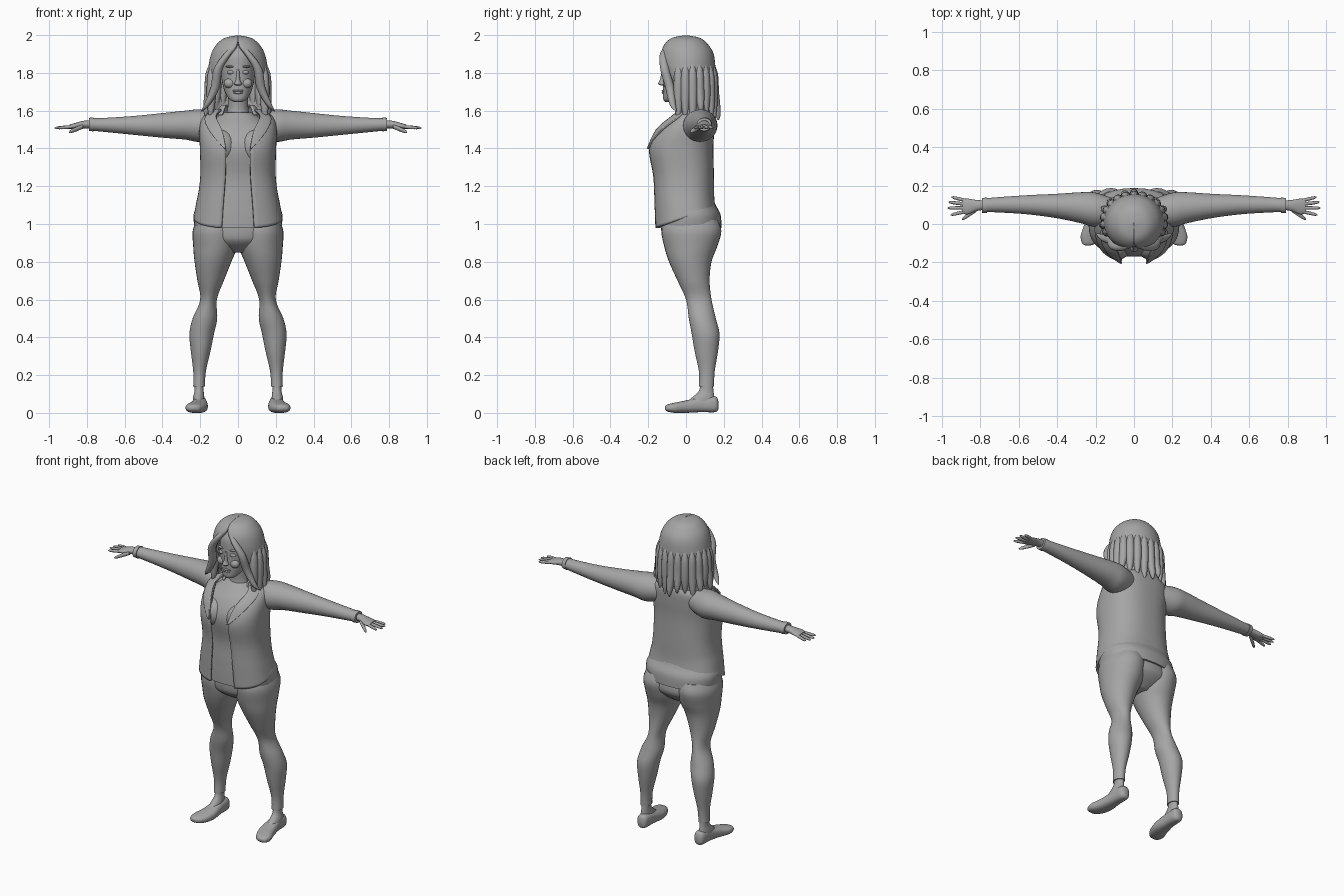
import bpy
import bmesh
import random
from math import sin, cos, pi
from mathutils import Matrix

if "Cube" in bpy.data.objects:
    bpy.data.objects.remove(bpy.data.objects["Cube"])

random.seed(4)
FULL = 2 * pi

grey = bpy.data.materials.new("plain_grey")
grey.use_nodes = True
grey.diffuse_color = (0.38, 0.38, 0.38, 1)
grey.node_tree.nodes["Principled BSDF"].inputs["Base Color"].default_value = grey.diffuse_color


def finish(name, bm, mirror=False, thickness=0, angle=0.8):
    """Turn a bmesh into a shaded object, optionally mirrored and thickened."""
    mesh = bpy.data.meshes.new(name)
    bm.to_mesh(mesh)
    bm.free()
    mesh.materials.append(grey)
    obj = bpy.data.objects.new(name, mesh)
    bpy.context.collection.objects.link(obj)
    bpy.ops.object.select_all(action="DESELECT")
    obj.select_set(True)
    bpy.context.view_layer.objects.active = obj
    bpy.ops.object.shade_smooth_by_angle(angle=angle)
    if thickness:
        solid = obj.modifiers.new("thickness", "SOLIDIFY")
        solid.thickness = thickness
        solid.offset = -1
    if mirror:
        obj.modifiers.new("other_side", "MIRROR")
    return obj


def smooth_rings(rings, steps):
    """Insert in-between rings along a flowing curve."""
    result = []
    for i in range(len(rings) - 1):
        before, a = rings[max(i - 1, 0)], rings[i]
        b, after = rings[i + 1], rings[min(i + 2, len(rings) - 1)]
        for s in range(steps):
            t = s / steps
            result.append([q + t / 2 * (r - p + t * (2 * p - 5 * q + 4 * r - w + t * (3 * (q - r) + w - p)))
                           for p, q, r, w in zip(before, a, b, after)])
    return result + [list(rings[-1])]


def power(value, k):
    return abs(value) ** k * (1 if value > 0 else -1)


def loft(name, rings, axis="z", segments=32, steps=5, square=1.0, warp=None, **options):
    """Skin rings of (position, a min, a max, b min, b max[, start angle, end angle])."""
    bm = bmesh.new()
    opened = len(rings[0]) > 5
    rows = []
    for ring in smooth_rings(rings, steps):
        h, a0, a1, b0, b1 = ring[:5]
        start, end = ring[5:] if opened else (0, FULL)
        row = []
        for j in range(segments + opened):
            t = start + (end - start) * j / segments
            a = (a0 + a1) / 2 + (a1 - a0) / 2 * power(sin(t), square)
            b = (b0 + b1) / 2 - (b1 - b0) / 2 * power(cos(t), square)
            point = {"z": (a, b, h), "x": (h, a, b), "y": (a, h, b)}[axis]
            row.append(bm.verts.new(warp(*point) if warp else point))
        rows.append(row)
    for low, high in zip(rows, rows[1:]):
        for j in range(segments):
            k = (j + 1) % len(low)
            bm.faces.new((low[j], low[k], high[k], high[j]))
    if not opened:
        bm.faces.new(rows[0][::-1])
        bm.faces.new(rows[-1])
        bmesh.ops.recalc_face_normals(bm, faces=bm.faces)
    return finish(name, bm, **options)


def ball(name, centre, size, mirror=False):
    bm = bmesh.new()
    matrix = Matrix.Translation(centre) @ Matrix.Diagonal((*size, 1))
    bmesh.ops.create_uvsphere(bm, u_segments=20, v_segments=12, radius=1, matrix=matrix)
    return finish(name, bm, mirror)


def rod(name, start, end, wide, tall, **options):
    """Tapered round rod running mostly along x, such as a finger."""
    rings = []
    for t, size in ((0, 1), (0.5, 1), (0.85, 0.8), (1, 0.2)):
        x, y, z = (p + (q - p) * t for p, q in zip(start, end))
        rings.append((x, y - wide * size, y + wide * size, z - tall * size, z + tall * size))
    loft(name, rings, axis="x", segments=12, steps=3, **options)


def mid(h, half, front, back, gap=None):
    """Ring centred on x = 0, optionally opened at the front."""
    ring = (h, -half, half, front, back)
    return ring if gap is None else ring + (gap, FULL - gap)


# Trousers
loft("trouser_seat", [mid(.85, .08, -.04, .09), mid(.9, .19, -.11, .155),
                      mid(.95, .23, -.13, .18), mid(1.05, .22, -.13, .16)])
loft("trouser_leg", [
    (.14, .175, .237, .068, .148), (.22, .17, .237, .068, .152), (.33, .145, .25, .045, .17),
    (.42, .127, .257, .03, .177), (.5, .11, .24, .015, .158), (.6, .112, .2, 0, .135),
    (.7, .075, .215, -.045, .125), (.8, .035, .23, -.09, .135), (.88, .004, .237, -.115, .165),
    (.96, 0, .24, -.13, .187), (1.02, .01, .22, -.12, .17)], mirror=True)

# Feet and shoes
loft("ankle", [(.04, .175, .24, -.02, .15), (.08, .178, .238, .03, .15),
               (.12, .182, .23, .07, .145), (.18, .182, .23, .075, .14)], mirror=True)
loft("shoe", [
    (.172, .19, .215, .02, .06), (.155, .17, .235, .004, .088), (.08, .165, .242, .004, .085),
    (0, .16, .258, 0, .066), (-.06, .175, .277, 0, .054), (-.1, .2, .27, .008, .044),
    (-.112, .228, .25, .02, .034)], axis="y", square=.8, mirror=True)

# Shirt
loft("shirt", [
    mid(.98, .23, -.15, .187), mid(1.05, .235, -.15, .183), mid(1.12, .21, -.148, .15),
    mid(1.25, .185, -.145, .125), mid(1.4, .185, -.17, .12), mid(1.5, .18, -.13, .13),
    mid(1.56, .12, -.075, .12), mid(1.59, .075, -.045, .1)], square=.88)
ball("bust", (.085, -.1, 1.41), (.08, .085, .09), mirror=True)


# Open jacket with a hem that rises toward the back
def raise_hem(x, y, z):
    return x, y, z + .36 * (y + .16) * max(0, min(1, (1.16 - z) / .18))


jacket = [
    mid(.98, .235, -.168, .155, .3), mid(1.1, .22, -.172, .15, .29),
    mid(1.25, .2, -.178, .148, .27), mid(1.4, .202, -.2, .145, .26),
    mid(1.5, .205, -.155, .15, .36), mid(1.57, .185, -.085, .15, .6),
    mid(1.61, .115, -.04, .135, .85)]
loft("jacket", jacket, segments=56, square=.82, warp=raise_hem, thickness=.012)

# Lapels lie on the jacket front and follow its opening
lapel = []
for ring, width in zip(jacket[3:], (.02, .4, .5, .35)):
    h, a0, a1, b0, b1, gap, _ = ring
    lapel.append((h, a0 - .006, a1 + .006, b0 - .012, b1, gap - .02, gap + width))
loft("lapel", lapel, segments=12, square=.82, thickness=.01, mirror=True)

# Collar around the back of the neck
loft("collar", [mid(1.58, .12, -.06, .14, .8), mid(1.615, .1, -.04, .125, .85),
                mid(1.63, .085, -.025, .11, .9)], thickness=.01)

# Sleeves and cuffs
loft("sleeve", [
    (.1, 0, .13, 1.46, 1.59), (.2, -.015, .163, 1.435, 1.606), (.28, .005, .165, 1.447, 1.6),
    (.4, .03, .157, 1.457, 1.587), (.55, .05, .15, 1.472, 1.572), (.7, .06, .14, 1.487, 1.562),
    (.77, .062, .134, 1.494, 1.56)], axis="x", mirror=True)
loft("cuff", [(.765, .057, .138, 1.49, 1.564), (.79, .057, .135, 1.493, 1.562)],
     axis="x", mirror=True)

# Hands
loft("palm", [(.77, .075, .122, 1.507, 1.55), (.82, .067, .125, 1.506, 1.546),
              (.865, .05, .132, 1.502, 1.534), (.893, .056, .128, 1.503, 1.526)],
     axis="x", mirror=True)
fingers = {"little_finger": (.122, .95, .14), "ring_finger": (.103, .966, .114),
           "middle_finger": (.084, .971, .083), "index_finger": (.065, .955, .047)}
for name, (root, reach, tip) in fingers.items():
    rod(name, (.875, root, 1.515), (reach, tip, 1.508), .009, .009, mirror=True)
rod("thumb", (.82, .075, 1.517), (.895, .024, 1.486), .012, .012, mirror=True)

# Neck and head
loft("neck", [mid(1.54, .075, -.05, .1), mid(1.61, .055, -.035, .075), mid(1.72, .052, -.05, .07)])
loft("head", [
    mid(1.645, .018, -.108, -.07), mid(1.66, .045, -.12, -.03), mid(1.7, .07, -.122, .05),
    mid(1.76, .086, -.122, .1), mid(1.82, .091, -.122, .11), mid(1.9, .09, -.115, .1),
    mid(1.96, .06, -.07, .06)], square=.92)

# Face
loft("nose", [mid(1.733, .012, -.13, -.1), mid(1.742, .02, -.147, -.1),
              mid(1.765, .011, -.138, -.1), mid(1.82, .008, -.125, -.1)], segments=16)
ball("eye", (.038, -.108, 1.803), (.021, .014, .011), mirror=True)
ball("eyebrow", (.04, -.11, 1.833), (.026, .012, .006), mirror=True)
ball("cheek", (.045, -.098, 1.745), (.03, .024, .026), mirror=True)
ball("upper_lip", (0, -.118, 1.705), (.03, .011, .006))
ball("lower_lip", (0, -.118, 1.695), (.025, .011, .007))

# Hair shell, parted above the face
loft("hair", [
    mid(1.57, .17, -.08, .142, 1.25), mid(1.63, .163, -.085, .148, 1.1),
    mid(1.72, .16, -.105, .153, .95), mid(1.82, .158, -.135, .156, .68),
    mid(1.9, .142, -.135, .146, .3), mid(1.95, .114, -.115, .117, .06),
    mid(1.985, .07, -.075, .075, 0), mid(1.999, .002, -.005, .005, 0)],
    segments=56, thickness=.02)

# Loose locks give the hair its ragged ends
for i in range(15):
    t = 1.15 + i * (FULL - 2.3) / 14
    end = 1.54 + random.random() * .05
    flare = 1.0 + random.random() * .14
    rings = []
    for z, out, wide in ((end, flare, .004), (end + .04, flare - .03, .017),
                         (1.7, .97, .026), (1.8, .95, .022), (1.87, .85, .006)):
        x, y = .158 * out * sin(t), .015 - .138 * out * cos(t)
        rings.append((z, x - wide, x + wide, y - wide, y + wide))
    loft("hair_lock_%d" % (i + 1), rings, segments=12, steps=4)

# Swept locks framing the face
for side, label in ((-1, "right"), (1, "left")):
    rings = []
    for z, x, y, wide in ((1.595, .195, -.05, .003), (1.63, .165, -.07, .016),
                          (1.72, .122, -.085, .024), (1.82, .105, -.112, .024),
                          (1.9, .055, -.118, .02), (1.95, .015, -.095, .008)):
        rings.append((z, side * x - wide, side * x + wide, y - wide, y + wide))
    loft("face_lock_" + label, rings, segments=14)
